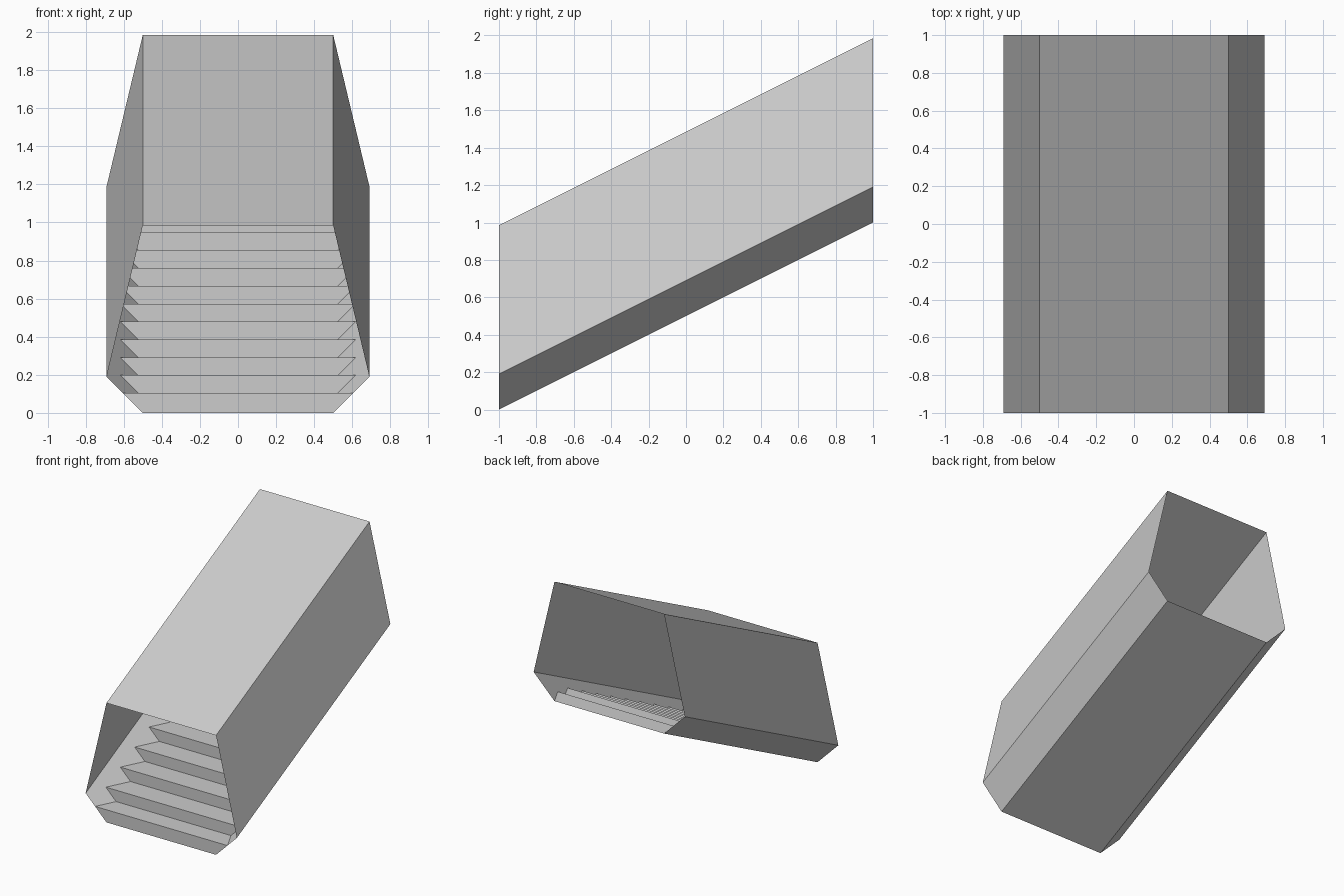
import bpy
import bmesh

if "Cube" in bpy.data.objects:
    bpy.data.objects.remove(bpy.data.objects["Cube"], do_unlink=True)

SLOPE = 0.5
HALF_FLOOR = 0.5
RISE = 0.0938
RUN = RISE / SLOPE

grey = bpy.data.materials.new("light_grey")
grey.use_nodes = True
colour = (0.604, 0.604, 0.604, 1.0)
grey.diffuse_color = colour
grey.node_tree.nodes["Principled BSDF"].inputs["Base Color"].default_value = colour


def floor_height(y):
    return SLOPE * (y + 1)


def loft(name, rows, closed=False):
    """Join successive rows of points with flat quads."""
    bm = bmesh.new()
    loops = [[bm.verts.new(p) for p in row] for row in rows]
    count = len(rows[0])
    for a, b in zip(loops, loops[1:]):
        for i in range(count if closed else count - 1):
            j = (i + 1) % count
            bm.faces.new((a[i], a[j], b[j], b[i]))
    mesh = bpy.data.meshes.new(name)
    bm.to_mesh(mesh)
    bm.free()
    mesh.materials.append(grey)
    obj = bpy.data.objects.new(name, mesh)
    bpy.context.collection.objects.link(obj)
    return obj


# Sloping six-sided passage, open at both ends
section = [(-0.5, 0), (0.5, 0), (0.69, 0.19), (0.5, 0.985), (-0.5, 0.985), (-0.69, 0.19)]
loft("passage_shell",
     [[(x, y, z + floor_height(y)) for x, z in section] for y in (-1, 1)],
     closed=True)

# Stair profile: a low first riser, even steps, and a top tread level with the upper floor
profile = [(-1, 0), (-1, 0.104)]
y, z = -0.84, 0.104
while y < 1:
    profile.append((y, z))
    z = min(z + RISE, 1.0)
    profile.append((y, z))
    y += RUN
profile.append((1, 1.0))

# Each step reaches out to the slanted lower walls
rows = []
for y, z in profile:
    half = HALF_FLOOR + z - floor_height(y)
    rows.append([(-half, y, z), (half, y, z)])
loft("stairs", rows)
